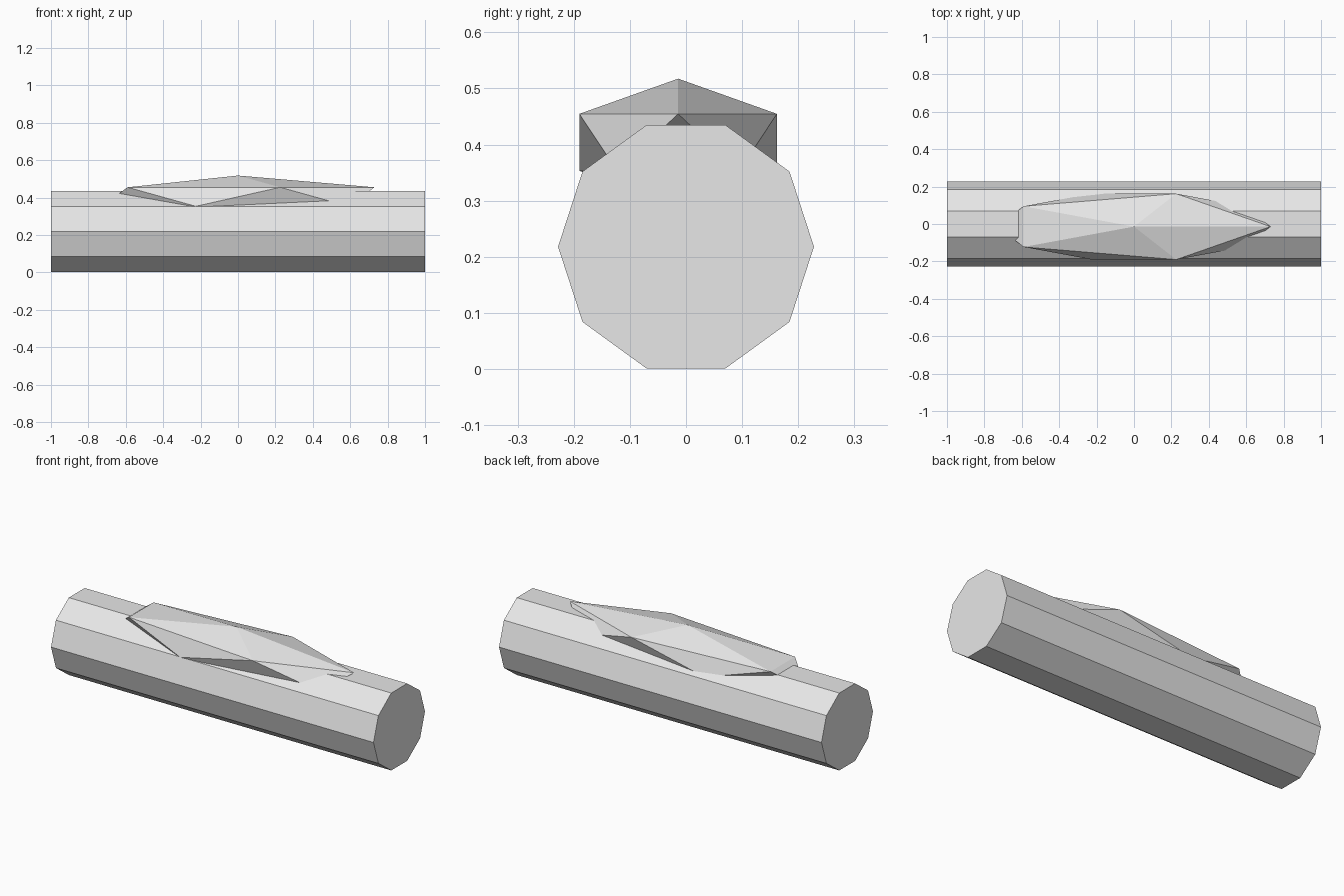
import bpy
from math import pi

cube = bpy.data.objects.get("Cube")
if cube:
    bpy.data.objects.remove(cube, do_unlink=True)

# Single pale grey material
grey = bpy.data.materials.new("pale_grey")
grey.use_nodes = True
colour = (0.8, 0.8, 0.8, 1)
grey.diffuse_color = colour
grey.node_tree.nodes["Principled BSDF"].inputs["Base Color"].default_value = colour


def finish(name):
    obj = bpy.context.object
    obj.name = name
    obj.data.materials.append(grey)
    bpy.ops.object.shade_flat()
    return obj


# Ten-sided body lying along x, with flat faces at top and bottom
RADIUS, HALF_HEIGHT = 0.228, 0.218
bpy.ops.mesh.primitive_cylinder_add(
    vertices=10, radius=RADIUS, depth=2,
    location=(0, 0, HALF_HEIGHT), rotation=(0, pi / 2, 0))
body = finish("body")

# Stretched faceted canopy sunk into the top of the body
bpy.ops.mesh.primitive_ico_sphere_add(
    subdivisions=1, radius=1, location=(0, -0.014, 0.404))
canopy = finish("canopy")
canopy.scale = (0.816, 0.207, 0.1135)
